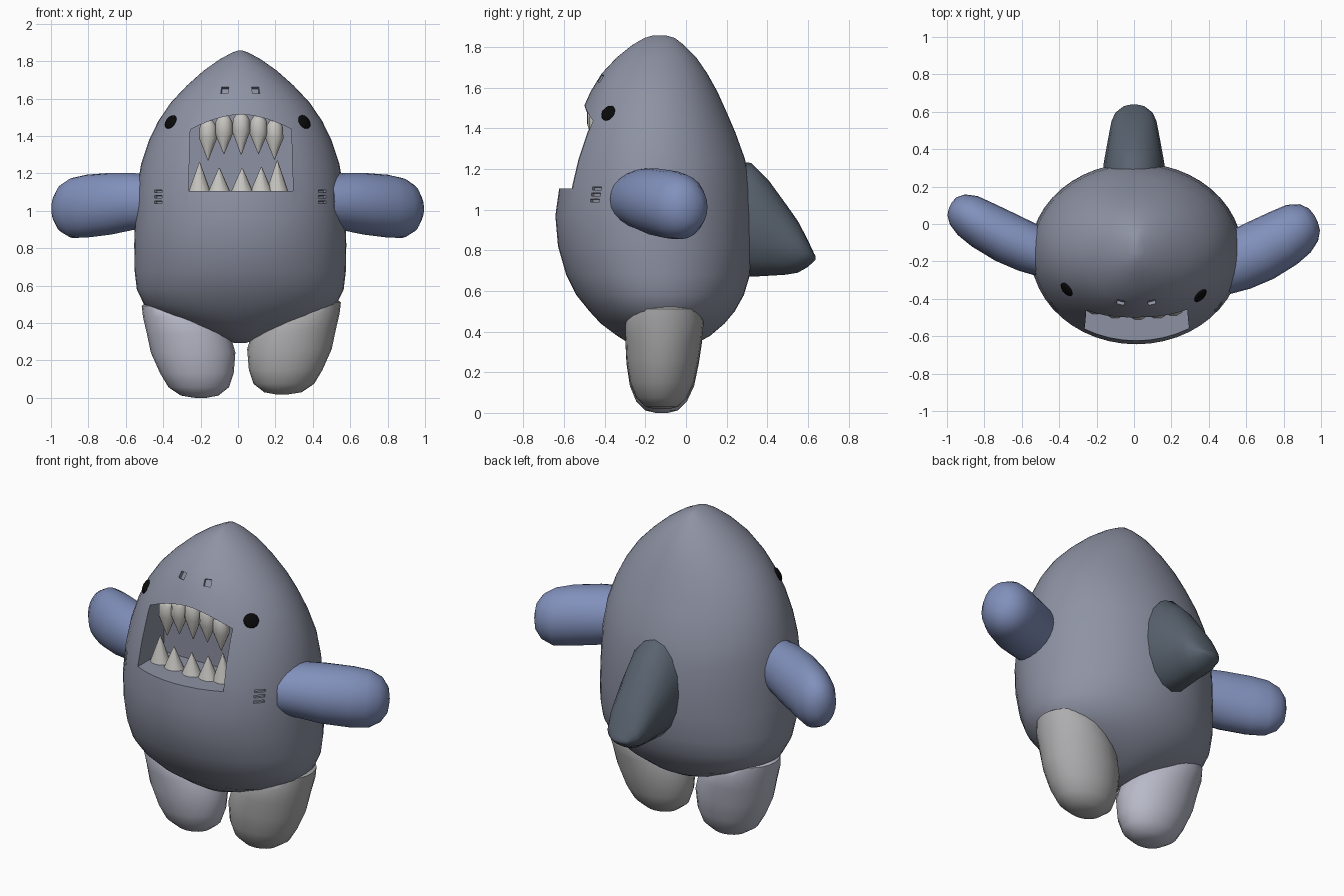
import bpy, bmesh, math
from mathutils import Vector, Matrix

if "Cube" in bpy.data.objects:
    bpy.data.objects.remove(bpy.data.objects["Cube"])

X, Y, Z = Vector((1, 0, 0)), Vector((0, 1, 0)), Vector((0, 0, 1))
CX = 0.012


def material(name, rgb):
    m = bpy.data.materials.new(name)
    m.diffuse_color = (*rgb, 1)
    m.use_nodes = True
    m.node_tree.nodes["Principled BSDF"].inputs["Base Color"].default_value = m.diffuse_color
    return m


SKIN = material("skin", (.27, .29, .37))
BLUE = material("blue", (.22, .28, .50))
DARK = material("dark", (.10, .125, .16))
PALE = material("pale", (.48, .49, .58))
GREY = material("grey", (.42, .42, .43))
IVORY = material("ivory", (.56, .55, .52))
BLACK = material("black", (.003, .003, .003))


def finish(name, bm, mat):
    bmesh.ops.recalc_face_normals(bm, faces=bm.faces)
    me = bpy.data.meshes.new(name)
    bm.to_mesh(me)
    bm.free()
    ob = bpy.data.objects.new(name, me)
    bpy.context.collection.objects.link(ob)
    if mat:
        me.materials.append(mat)
    return ob


def smooth(ob, angle=40):
    bpy.ops.object.select_all(action='DESELECT')
    ob.select_set(True)
    bpy.context.view_layer.objects.active = ob
    bpy.ops.object.shade_smooth_by_angle(angle=math.radians(angle))


def loft(name, rings, u, v, mat, n=24, angle=50):
    """Skin elliptical rings (centre x, y, z, radius along u, radius along v)."""
    bm = bmesh.new()
    loops = []
    for cx, cy, cz, ru, rv in rings:
        c = Vector((cx, cy, cz))
        loops.append([bm.verts.new(c + u * ru * math.cos(t) + v * rv * math.sin(t))
                      for t in (2 * math.pi * i / n for i in range(n))])
    for a, b in zip(loops, loops[1:]):
        for i in range(n):
            bm.faces.new((a[i], a[(i + 1) % n], b[(i + 1) % n], b[i]))
    bm.faces.new(loops[0])
    bm.faces.new(loops[-1])
    ob = finish(name, bm, mat)
    smooth(ob, angle)
    return ob


# Body profile: height, half width, front y, back y
BODY = [(.293, .03, -.15, -.08), (.33, .14, -.26, .03), (.38, .29, -.34, .12),
        (.44, .43, -.42, .19), (.50, .515, -.475, .24), (.58, .553, -.54, .285),
        (.68, .565, -.59, .315), (.82, .567, -.63, .327), (.97, .563, -.643, .327),
        (1.12, .553, -.622, .315), (1.25, .53, -.592, .29), (1.38, .487, -.552, .243),
        (1.48, .438, -.515, .20), (1.58, .37, -.47, .155), (1.67, .285, -.415, .105),
        (1.75, .195, -.34, .05), (1.81, .11, -.265, -.01), (1.845, .045, -.205, -.055),
        (1.858, .01, -.16, -.10)]
body = loft("body", [(CX, (f + b) / 2, z, w, (b - f) / 2) for z, w, f, b in BODY],
            X, Y, SKIN, 48)


def on_body(x, z):
    """Point on the front of the body."""
    for p, q in zip(BODY, BODY[1:]):
        if p[0] <= z <= q[0]:
            t = (z - p[0]) / (q[0] - p[0])
            w, f, b = (p[i] + t * (q[i] - p[i]) for i in (1, 2, 3))
            s = math.sqrt(max(0, 1 - ((x - CX) / w) ** 2))
            return Vector((x, (f + b) / 2 - (b - f) / 2 * s, z))


def frame(x, z):
    """Matrix at a body surface point, its local y pointing inward."""
    p, e = on_body(x, z), .01
    du = (on_body(x + e, z) - p).normalized()
    dv = on_body(x, z + e) - p
    inward = dv.cross(du).normalized()
    up = du.cross(inward)
    m = Matrix((du, inward, up)).transposed().to_4x4()
    return Matrix.Translation(p) @ m


# Cutter for the arched mouth, gill slits and nostrils
def arch(x):
    return 1.515 - .085 * min(1, abs(x - .017) / .28) ** 1.8


bm = bmesh.new()
outline = [(-.265, 1.105), (.295, 1.105)] + [(.285 - .54 * i / 12, arch(.285 - .54 * i / 12))
                                            for i in range(13)]
face = bm.faces.new([bm.verts.new((x, -.9, z)) for x, z in outline])
ext = bmesh.ops.extrude_face_region(bm, geom=[face])
bmesh.ops.translate(bm, vec=(0, .58, 0),
                    verts=[g for g in ext["geom"] if isinstance(g, bmesh.types.BMVert)])
slots = [(CX + s * .44, z, .06, .014) for s in (-1, 1) for z in (1.045, 1.075, 1.105)]
slots += [(CX + s * .083, 1.645, .04, .04) for s in (-1, 1)]
for x, z, w, h in slots:
    bmesh.ops.create_cube(bm, size=1, matrix=frame(x, z) @ Matrix.Diagonal((w, .04, h, 1)))
cutter = finish("cutter", bm, None)
cutter.hide_render = True
mod = body.modifiers.new("cut", 'BOOLEAN')
mod.operation, mod.solver, mod.object = 'DIFFERENCE', 'EXACT', cutter
bpy.context.view_layer.objects.active = body
bpy.ops.object.modifier_apply(modifier="cut")
bpy.data.objects.remove(cutter)
smooth(body, 35)

# Eyes
for side, x in (("left", -.36), ("right", .355)):
    bm = bmesh.new()
    bmesh.ops.create_uvsphere(bm, u_segments=20, v_segments=12, radius=1,
                              matrix=frame(x, 1.475) @ Matrix.Diagonal((.042, .014, .040, 1)))
    smooth(finish(side + "_eye", bm, BLACK))

# Teeth: rounded roots above, plain cones below
for i, (x, tip) in enumerate([(-.16, 1.27), (-.075, 1.305), (.017, 1.30), (.11, 1.305), (.195, 1.275)]):
    top, y = arch(x), -.445 + .3 * (x - .017) ** 2
    loft(f"upper_tooth_{i}", [(x, y, top + .005, .025, .025), (x, y, top - .025, .044, .042),
                              (x, y, top - .09, .048, .042), (x, y, tip, .002, .002)],
         X, Y, IVORY, 12, 60)
for i, (x, tip) in enumerate([(-.205, 1.26), (-.10, 1.23), (.022, 1.23), (.125, 1.235), (.21, 1.27)]):
    y = -.465 + .6 * (x - .017) ** 2
    loft(f"lower_tooth_{i}", [(x, y, 1.10, .06, .05), (x, y, tip, .002, .002)], X, Y, IVORY, 10, 60)

# Arms, the left one slimmer and set further back
ARM = [(.45, -.24, 1.05, .15, .14), (.55, -.20, 1.05, .163, .152), (.67, -.145, 1.038, .167, .165),
       (.80, -.075, 1.025, .158, .168), (.88, -.025, 1.015, .143, .16), (.935, .008, 1.013, .11, .125),
       (.965, .025, 1.012, .065, .075), (.973, .03, 1.012, .02, .02)]
for side, s, dy, k in (("right", 1, 0, 1), ("left", -1, .07, .82)):
    loft(side + "_arm", [(s * (x + (1 - k) * .05), y + dy, z, ru * k, rv) for x, y, z, ru, rv in ARM],
         Vector((-.45 * s, .89, 0)), Z, BLUE)

# Legs: lower parts rounded, tops leaning out through the body
LEG = [(.235, -.12, .018, .03, .03), (.24, -.12, .03, .10, .08), (.245, -.12, .075, .162, .125),
       (.255, -.118, .15, .197, .158), (.275, -.115, .26, .226, .178), (.30, -.11, .36, .222, .188),
       (.34, -.105, .45, .203, .193), (.385, -.10, .51, .165, .165), (.41, -.10, .54, .10, .10),
       (.415, -.10, .548, .03, .03)]
loft("right_leg", LEG, X, Y, GREY)
loft("left_leg", [(.035 - x, y, z - .018, ru, rv) for x, y, z, ru, rv in LEG], X, Y, PALE)

# Back fin: y, bottom z, top z, half width
FIN = [(.15, .70, 1.25, .17), (.32, .67, 1.23, .163), (.41, .675, 1.14, .147), (.49, .68, 1.03, .132),
       (.55, .69, .945, .12), (.595, .715, .86, .10), (.63, .745, .785, .055), (.638, .755, .77, .02)]
loft("back_fin", [(0, y, (a + b) / 2, w, (b - a) / 2) for y, a, b, w in FIN], X, Z, DARK, 16)
